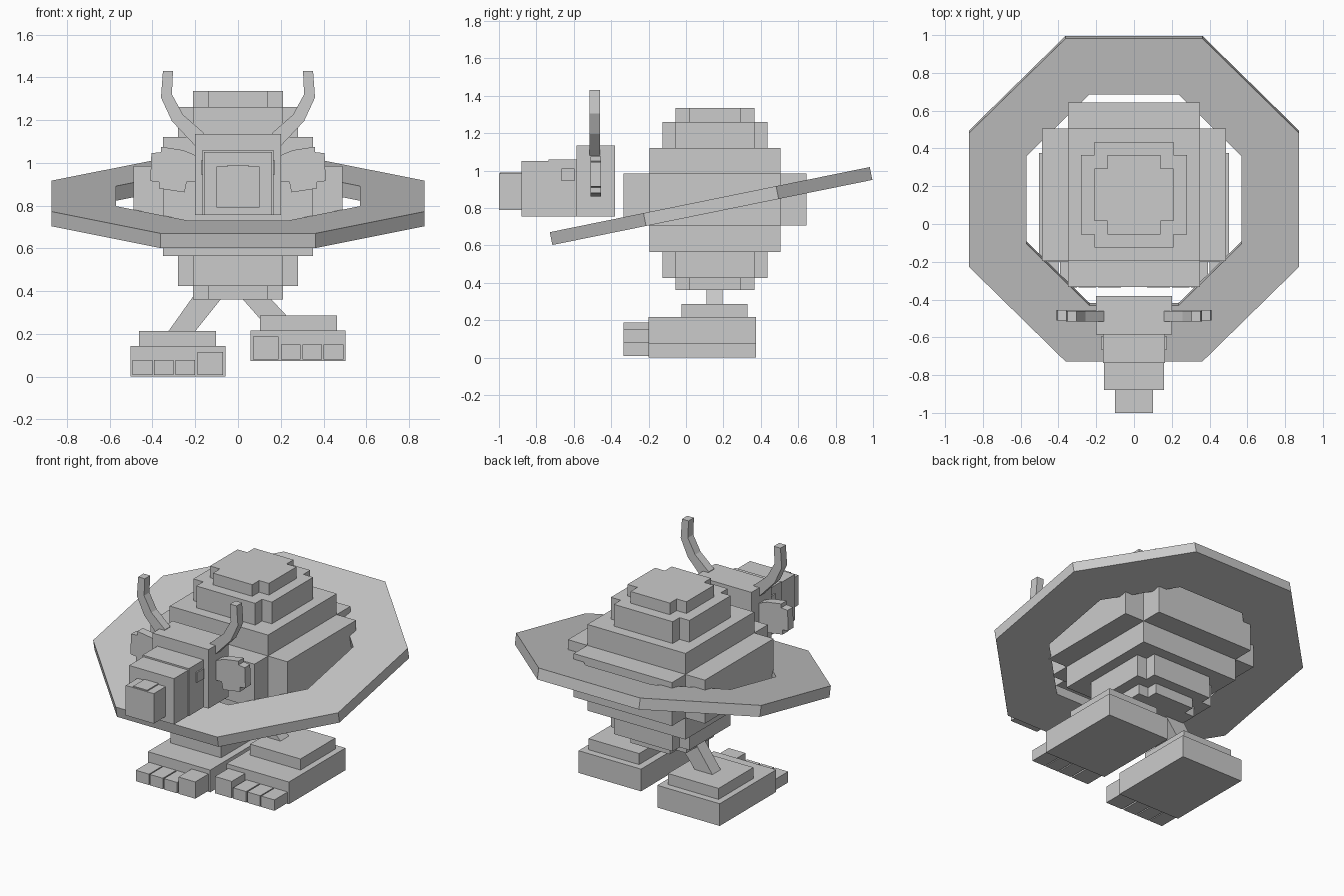
import bpy
import bmesh
import math

if "Cube" in bpy.data.objects:
    bpy.data.objects.remove(bpy.data.objects["Cube"])

grey = bpy.data.materials.new("stone grey")
grey.diffuse_color = (0.6, 0.6, 0.6, 1)
grey.use_nodes = True
grey.node_tree.nodes["Principled BSDF"].inputs["Base Color"].default_value = grey.diffuse_color


def finish(name, bm):
    bmesh.ops.recalc_face_normals(bm, faces=bm.faces)
    mesh = bpy.data.meshes.new(name)
    bm.to_mesh(mesh)
    bm.free()
    mesh.materials.append(grey)
    ob = bpy.data.objects.new(name, mesh)
    bpy.context.collection.objects.link(ob)
    return ob


def box(name, x, y, z):
    bm = bmesh.new()
    bmesh.ops.create_cube(bm, size=1)
    for v in bm.verts:
        for i, (a, b) in enumerate((x, y, z)):
            v.co[i] = (a + b) / 2 + v.co[i] * (b - a)
    return finish(name, bm)


def slab(name, profile, y0, y1):
    """Extrude a closed x-z outline from y0 to y1."""
    bm = bmesh.new()
    face = bm.faces.new([bm.verts.new((x, y0, z)) for x, z in profile])
    out = bmesh.ops.extrude_face_region(bm, geom=[face])
    for v in out["geom"]:
        if isinstance(v, bmesh.types.BMVert):
            v.co.y = y1
    return finish(name, bm)


def plus_tier(name, wide, narrow, z):
    """Stepped plus-shaped tier; extends equally in x and y around the body axis."""
    cy = 0.155
    bm = bmesh.new()
    a, b = wide, narrow
    pts = [(a, -b), (a, b), (b, b), (b, a), (-b, a), (-b, b),
           (-a, b), (-a, -b), (-b, -b), (-b, -a), (b, -a), (b, -b)]
    face = bm.faces.new([bm.verts.new((x, y + cy, z[0])) for x, y in pts])
    out = bmesh.ops.extrude_face_region(bm, geom=[face])
    for v in out["geom"]:
        if isinstance(v, bmesh.types.BMVert):
            v.co.z = z[1]
    return finish(name, bm)


# Stepped body
plus_tier("body_core", 0.21, 0.14, (0.36, 1.335))
plus_tier("body_tier_inner", 0.28, 0.21, (0.425, 1.26))
box("body_tier_middle", (-0.35, 0.35), (-0.195, 0.505), (0.565, 1.12))
plus_tier("body_tier_outer", 0.488, 0.35, (0.705, 0.985))

# Tilted octagonal ring
bm = bmesh.new()
loops = []
for radius, z in ((0.945, -0.035), (0.945, 0.035), (0.617, 0.035), (0.617, -0.035)):
    angles = [math.pi / 8 + i * math.pi / 4 for i in range(8)]
    loops.append([bm.verts.new((radius * math.cos(a), radius * math.sin(a), z)) for a in angles])
for k in range(4):
    p, q = loops[k], loops[(k + 1) % 4]
    for i in range(8):
        j = (i + 1) % 8
        bm.faces.new((p[i], p[j], q[j], q[i]))
ring = finish("ring", bm)
ring.location = (0, 0.134, 0.81)
ring.rotation_euler = (math.radians(11.5), 0, 0)

# Head
box("head", (-0.2, 0.2), (-0.585, -0.38), (0.755, 1.135))
box("brow", (-0.165, 0.165), (-0.735, -0.58), (0.755, 1.06))
box("muzzle", (-0.16, 0.16), (-0.88, -0.73), (0.755, 1.05))
box("snout", (-0.1, 0.1), (-1.0, -0.875), (0.79, 0.983))
box("snout_ridge", (-0.05, 0.05), (-0.995, -0.875), (0.98, 0.99))

horn = [(0.16, 1.14), (0.257, 1.225), (0.309, 1.32), (0.304, 1.43), (0.351, 1.43),
        (0.36, 1.305), (0.309, 1.195), (0.196, 1.075)]
ear = [(0.19, 1.03), (0.22, 1.045), (0.26, 1.06), (0.36, 1.075), (0.36, 1.05), (0.405, 1.045),
       (0.41, 0.915), (0.37, 0.91), (0.37, 0.88), (0.25, 0.862), (0.24, 0.91), (0.19, 0.91)]
leg = [(0.11, 0.41), (-0.02, 0.41), (0.13, 0.24), (0.27, 0.24)]

for side, s, base in (("left", -1, 0.0), ("right", 1, 0.073)):
    def span(a, b):
        return tuple(sorted((s * a, s * b)))

    # Horn, ear and eye
    slab(side + "_horn", [(s * x, z) for x, z in horn], -0.515, -0.46)
    slab(side + "_ear", [(s * x, z) for x, z in ear], -0.51, -0.455)
    box(side + "_eye", span(0.15, 0.174), (-0.665, -0.595), (0.945, 1.01))

    # Slanted leg
    shift, drop = (0.05, -0.03) if s < 0 else (0.0, 0.0)
    pts = [(s * (x + shift), z + drop) for x, z in leg]
    if s < 0:
        pts = [(-0.07, 0.375), (-0.21, 0.375), (-0.37, 0.15), (-0.25, 0.15)]
    slab(side + "_leg", pts, 0.11, 0.195)

    # Stepped foot
    box(side + "_foot", span(0.058, 0.503), (-0.2, 0.375), (base, base + 0.143))
    box(side + "_ankle", span(0.103, 0.463), (-0.025, 0.33), (base + 0.14, base + 0.214))
    # Big toe and three small toes
    for i, (a, b, h) in enumerate(((0.07, 0.19, 0.115), (0.2, 0.293, 0.077),
                                   (0.301, 0.393, 0.077), (0.4, 0.494, 0.077))):
        box(f"{side}_toe_{i + 1}", span(a, b), (-0.335, -0.195), (base + 0.007, base + h))
